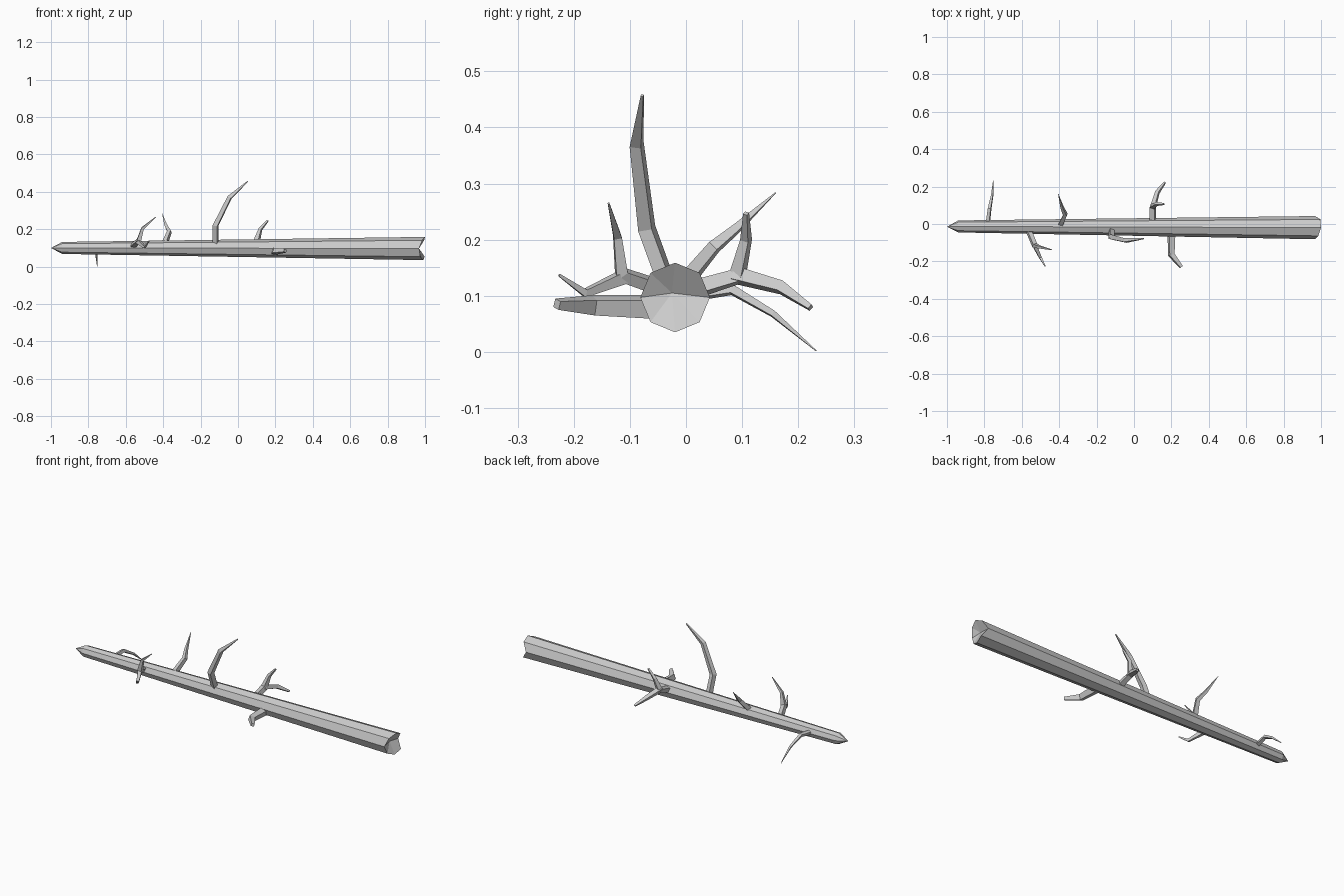
import bpy, bmesh
from math import sin, cos, pi
from mathutils import Vector

if "Cube" in bpy.data.objects:
    bpy.data.objects.remove(bpy.data.objects["Cube"])


def finish(bm, name):
    bmesh.ops.recalc_face_normals(bm, faces=bm.faces)
    mesh = bpy.data.meshes.new(name)
    bm.to_mesh(mesh)
    bm.free()
    ob = bpy.data.objects.new(name, mesh)
    bpy.context.collection.objects.link(ob)
    return ob


def bridge(bm, a, b):
    n = len(a)
    for i in range(n):
        bm.faces.new((a[i], a[(i + 1) % n], b[(i + 1) % n], b[i]))


def branch(name, points, widths, sides=4):
    """Angular tapering limb that follows a few points."""
    pts = [Vector(p) for p in points]
    bm = bmesh.new()
    rings = []
    side = None
    for i, p in enumerate(pts):
        d_in = (p - pts[max(i - 1, 0)]).normalized()
        d_out = (pts[min(i + 1, len(pts) - 1)] - p).normalized()
        t = (d_in + d_out).normalized()
        ref = Vector((1, 0, 0)) if side is None else side
        side = (ref - t * ref.dot(t)).normalized()
        up = t.cross(side)
        r = widths[i] * 0.56
        rings.append([bm.verts.new(p + r * (cos(a) * side + sin(a) * up))
                      for a in (2 * pi * (k + 0.3) / sides for k in range(sides))])
    for a, b in zip(rings, rings[1:]):
        bridge(bm, a, b)
    bm.faces.new(rings[0])
    bm.faces.new(rings[-1])
    return finish(bm, name)


# Trunk: tapered octagon, pointed at the left, splintered at the right
bm = bmesh.new()
jag = [0.968, 0.995, 1.0, 0.985, 0.968, 0.975, 0.99, 0.998]
rings = []
for xs, cy, cz, r in (([-0.94] * 8, -0.013, 0.1, 0.032),
                      (jag, -0.0195, 0.097, 0.062)):
    rings.append([bm.verts.new((xs[k], cy + r * cos(k * pi / 4), cz + r * sin(k * pi / 4)))
                  for k in range(8)])
bridge(bm, *rings)
tip = bm.verts.new((-1, -0.015, 0.1))
hollow = bm.verts.new((0.962, -0.025, 0.105))
for k in range(8):
    bm.faces.new((rings[0][k], rings[0][(k + 1) % 8], tip))
    bm.faces.new((rings[1][k], rings[1][(k + 1) % 8], hollow))
finish(bm, "trunk")

# Single branches
branch("tall_branch", [(-0.12, -0.03, 0.11), (-0.12, -0.07, 0.22),
                       (-0.045, -0.088, 0.37), (0.053, -0.078, 0.457)],
       [0.032, 0.032, 0.026, 0.006])
branch("rear_upper_branch", [(-0.395, -0.01, 0.115), (-0.367, 0.05, 0.187),
                             (-0.385, 0.09, 0.22), (-0.405, 0.16, 0.284)],
       [0.032, 0.025, 0.018, 0.002])
branch("rear_drooping_branch", [(-0.782, 0.0, 0.1), (-0.772, 0.082, 0.111),
                                (-0.758, 0.155, 0.068), (-0.753, 0.232, 0.002)],
       [0.024, 0.02, 0.013, 0.002])
branch("front_low_branch", [(0.2, -0.04, 0.08), (0.2, -0.165, 0.083),
                            (0.253, -0.23, 0.085)],
       [0.044, 0.036, 0.02])

# Forked branches
branch("rear_fork_up", [(0.1, 0.01, 0.11), (0.1, 0.092, 0.135),
                        (0.12, 0.107, 0.2), (0.16, 0.107, 0.247)],
       [0.034, 0.034, 0.02, 0.01])
branch("rear_fork_out", [(0.1, 0.085, 0.138), (0.125, 0.17, 0.115), (0.165, 0.222, 0.079)],
       [0.032, 0.025, 0.012])
branch("front_fork_up", [(-0.57, -0.02, 0.105), (-0.53, -0.115, 0.138),
                         (-0.51, -0.122, 0.205), (-0.44, -0.138, 0.265)],
       [0.03, 0.03, 0.018, 0.004])
branch("front_fork_out", [(-0.535, -0.108, 0.135), (-0.5, -0.18, 0.105), (-0.475, -0.226, 0.137)],
       [0.028, 0.017, 0.006])
